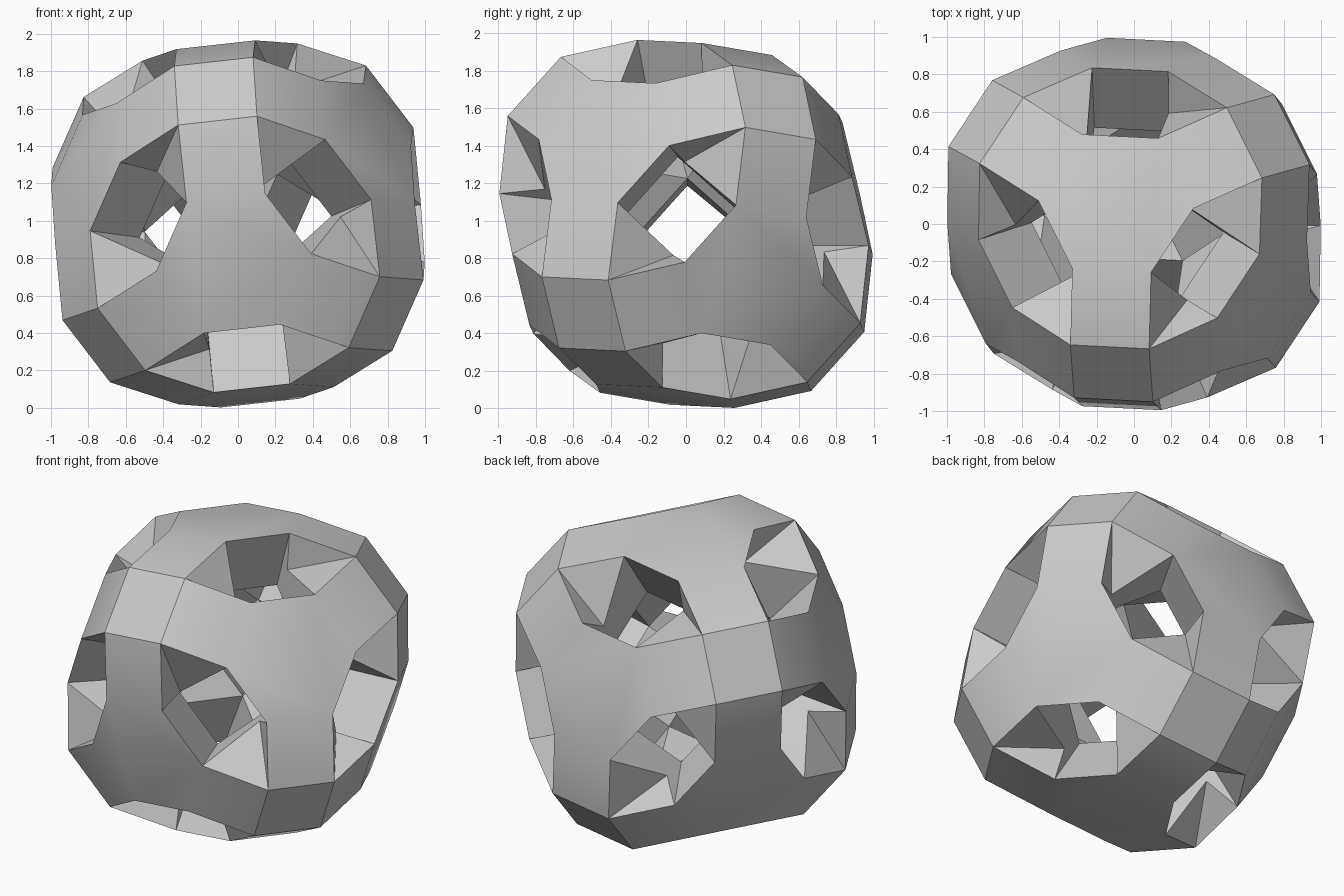
import bpy, bmesh, math
from itertools import permutations, product
from mathutils import Vector, Matrix

cube = bpy.data.objects.get("Cube")
if cube:
    bpy.data.objects.remove(cube, do_unlink=True)

# Tilted axes of the six square caps
u = Vector((-0.112, -0.748, 0.665)).normalized()
v = Vector((0.667, 0.441, 0.598))
v = (v - u * v.dot(u)).normalized()
w = v.cross(u)
CENTRE = Vector((0, 0, 0.983))

# Key distances along the axes
D, A = 1.075, 0.30                 # cap height, cap half diagonal
P, Q, R = 0.83, 0.54, 0.24         # rim of the window openings
S, M, L = 0.67, 0.378, 0.145       # dent at each end of a window
E, F = 0.515, 0.215                # central chamber


def cube_rotations():
    """The 24 rotations of a cube."""
    for order in permutations(range(3)):
        for signs in product((1, -1), repeat=3):
            m = Matrix(((0, 0, 0), (0, 0, 0), (0, 0, 0)))
            for row in range(3):
                m[row][order[row]] = signs[row]
            if m.determinant() > 0:
                yield m


# One example of every kind of face; rotations give the rest
cap, dent = (D, A, 0), (S, M, L)
rim_1, rim_2, rim_low = (P, Q, R), (Q, P, R), (P, Q, -R)
in_1, in_2, in_low = (E, F, F), (F, E, F), (E, F, -F)
patterns = [
    # outer cap, corner hexagon and arm between them
    [(D, A, 0), (D, 0, A), (D, -A, 0), (D, 0, -A)],
    [(P, Q, R), (P, R, Q), (Q, R, P), (R, Q, P), (R, P, Q), (Q, P, R)],
    [(D, A, 0), (D, 0, A), (P, R, Q), (P, Q, R)],
    # dented end of a window tunnel
    [cap, rim_1, dent],
    [cap, rim_low, dent],
    [rim_1, in_1, dent],
    [rim_low, in_low, dent],
    [in_1, in_low, dent],
    # side wall of a window tunnel
    [rim_1, rim_2, in_2, in_1],
    # chamber panels
    [(E, F, F), (E, -F, F), (E, -F, -F), (E, F, -F)],
    [(E, F, F), (F, E, F), (F, F, E)],
]

bm = bmesh.new()
verts = {}
done = set()


def vert(p):
    key = tuple(round(c, 3) + 0.0 for c in p)
    if key not in verts:
        verts[key] = bm.verts.new(u * p[0] + v * p[1] + w * p[2] + CENTRE)
    return verts[key]


for rot in cube_rotations():
    for pattern in patterns:
        corners = [vert(rot @ Vector(p)) for p in pattern]
        key = frozenset(corners)
        if key not in done:
            done.add(key)
            bm.faces.new(corners)
bmesh.ops.recalc_face_normals(bm, faces=bm.faces[:])

mesh = bpy.data.meshes.new("pierced_shell")
bm.to_mesh(mesh)
bm.free()
shell = bpy.data.objects.new("pierced_shell", mesh)
bpy.context.collection.objects.link(shell)

# Plain grey
grey = bpy.data.materials.new("plain grey")
grey.use_nodes = True
colour = (0.6, 0.6, 0.6, 1)
grey.diffuse_color = colour
grey.node_tree.nodes["Principled BSDF"].inputs["Base Color"].default_value = colour
mesh.materials.append(grey)

bpy.ops.object.select_all(action="DESELECT")
shell.select_set(True)
bpy.context.view_layer.objects.active = shell
bpy.ops.object.shade_smooth_by_angle(angle=math.radians(27))
